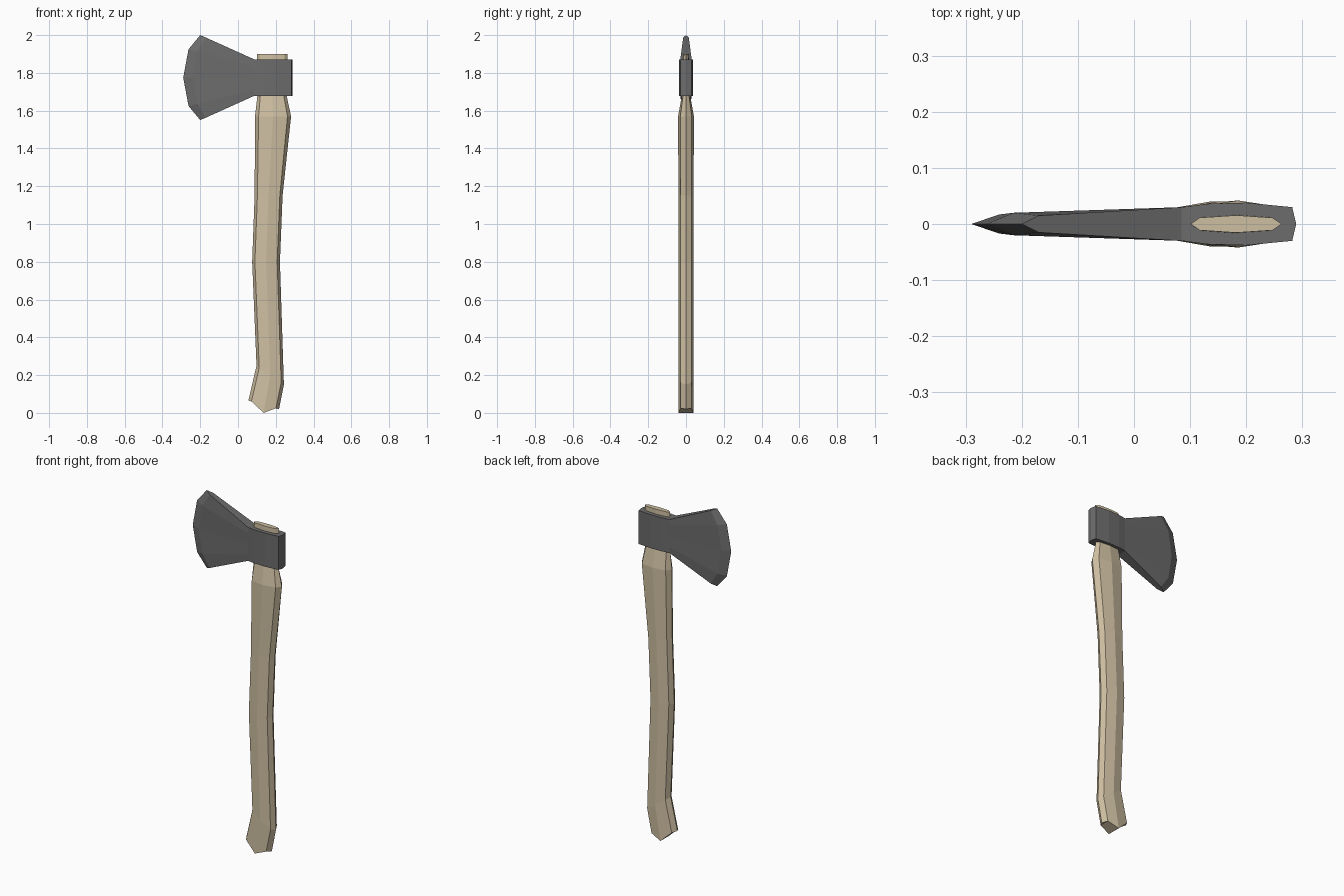
import bpy, bmesh

if "Cube" in bpy.data.objects:
    bpy.data.objects.remove(bpy.data.objects["Cube"])


def loft(name, rings, color, cap_pairs):
    """Skin closed rings of points; end caps are strips between mirrored sides."""
    bm = bmesh.new()
    vs = [[bm.verts.new(p) for p in ring] for ring in rings]
    n = len(rings[0])
    for a, b in zip(vs, vs[1:]):
        for i in range(n):
            j = (i + 1) % n
            bm.faces.new((a[i], a[j], b[j], b[i]))
    for ring in (vs[0], vs[-1]):
        for i in range(cap_pairs):
            quad = [ring[i], ring[i + 1], ring[(n - i - 1) % n], ring[(n - i) % n]]
            bm.faces.new(list(dict.fromkeys(quad)))
    bmesh.ops.recalc_face_normals(bm, faces=bm.faces)
    me = bpy.data.meshes.new(name)
    bm.to_mesh(me)
    bm.free()
    ob = bpy.data.objects.new(name, me)
    bpy.context.collection.objects.link(ob)
    mat = bpy.data.materials.new(name + "_material")
    mat.diffuse_color = (*color, 1)
    mat.use_nodes = True
    mat.node_tree.nodes["Principled BSDF"].inputs["Base Color"].default_value = mat.diffuse_color
    me.materials.append(mat)


def mirrored(half):
    """Close a half ring (first and last points lie on y = 0)."""
    return half + [(x, -y, z) for x, y, z in half[-2:0:-1]]


# Handle: left x, left z, right x, right z, half thickness
sections = [
    (0.055, 0.065, 0.217, 0.02, 0.040),
    (0.098, 0.25, 0.243, 0.15, 0.040),
    (0.075, 0.80, 0.222, 0.80, 0.040),
    (0.088, 1.15, 0.236, 1.15, 0.040),
    (0.090, 1.57, 0.281, 1.57, 0.042),
    (0.104, 1.69, 0.255, 1.69, 0.020),
    (0.101, 1.90, 0.263, 1.90, 0.0155),
]
rings = []
for k, (xl, zl, xr, zr, h) in enumerate(sections):
    half = []
    for t, w in ((0, 0), (0.1, 0.72), (0.5, 1), (0.9, 0.72), (1, 0)):
        z = zl + (zr - zl) * t
        if k == 0 and t == 0.5:
            z = 0.0
        half.append((xl + (xr - xl) * t, h * w, z))
    rings.append(mirrored(half))
loft("handle", rings, (0.62, 0.52, 0.36), 4)

# Head: per level, edge (x, dz), bevel (x, y, dz), eye dz
zc = 1.775
levels = [
    (-0.20, 0.225, -0.170, 0.015, 0.212, 0.097),
    (-0.262, 0.15, -0.215, 0.020, 0.140, 0.062),
    (-0.290, 0.0, -0.240, 0.017, 0.0, 0.0),
]
levels = [(l, 1) for l in levels] + [(l, -1) for l in levels[1::-1]]
eye = ((0.085, 0.030), (0.13, 0.036), (0.20, 0.038), (0.282, 0.030), (0.289, 0))
rings = []
for (ex, ez, bx, by, bz, hz), s in levels:
    half = [(ex, 0, zc + s * ez), (bx, by, zc + s * bz)]
    half += [(x, y, zc + s * hz) for x, y in eye]
    rings.append(mirrored(half))
loft("axe_head", rings, (0.15, 0.15, 0.15), 6)
